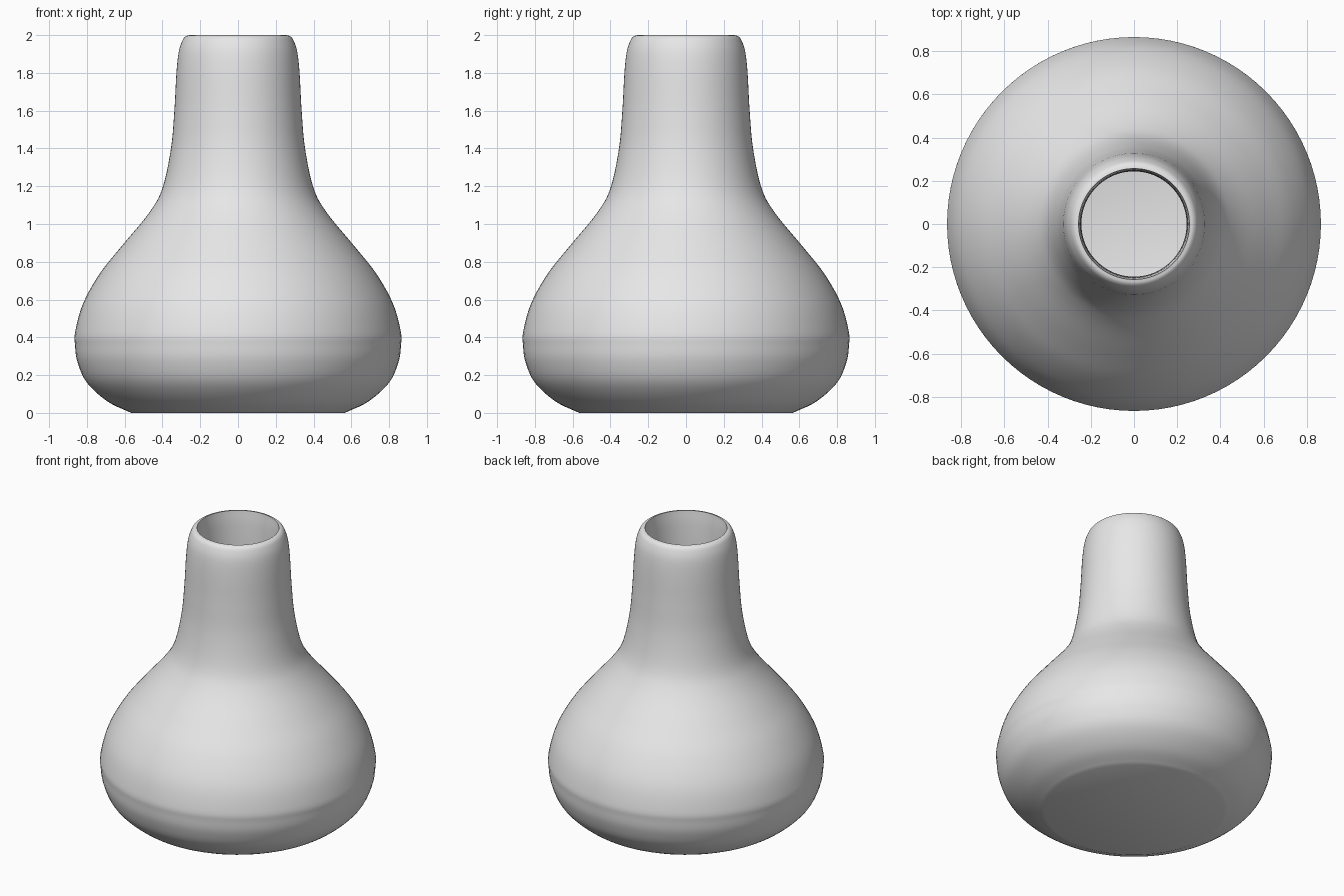
import bpy
import bmesh
import math
from mathutils import Vector

cube = bpy.data.objects.get("Cube")
if cube:
    bpy.data.objects.remove(cube, do_unlink=True)

SEGMENTS = 96

# Plain grey clay
clay = bpy.data.materials.new("light_grey_clay")
clay.use_nodes = True
grey = (0.8, 0.8, 0.8, 1)
clay.diffuse_color = grey
clay.node_tree.nodes["Principled BSDF"].inputs["Base Color"].default_value = grey


def smooth_path(points, steps=5):
    """Catmull-Rom curve through (radius, height) points."""
    pts = [Vector(p) for p in points]
    pts = [2 * pts[0] - pts[1]] + pts + [2 * pts[-1] - pts[-2]]
    path = []
    for a, b, c, d in zip(pts, pts[1:], pts[2:], pts[3:]):
        for i in range(steps):
            t = i / steps
            path.append(b + 0.5 * t * ((c - a) + t * (2 * a - 5 * b + 4 * c - d
                                       + t * (3 * (b - c) + d - a))))
    return path + [pts[-2]]


def lathe(name, path, material):
    """Revolve an open profile about z and cap both ends."""
    bm = bmesh.new()
    rings = []
    for r, z in path:
        rings.append([bm.verts.new((r * math.cos(a), r * math.sin(a), z))
                      for a in (math.tau * k / SEGMENTS for k in range(SEGMENTS))])
    for low, high in zip(rings, rings[1:]):
        for k in range(SEGMENTS):
            n = (k + 1) % SEGMENTS
            bm.faces.new((low[k], low[n], high[n], high[k]))
    bm.faces.new(rings[0][::-1])
    bm.faces.new(rings[-1])
    mesh = bpy.data.meshes.new(name)
    bm.to_mesh(mesh)
    bm.free()
    mesh.materials.append(material)
    obj = bpy.data.objects.new(name, mesh)
    bpy.context.collection.objects.link(obj)
    bpy.context.view_layer.objects.active = obj
    obj.select_set(True)
    bpy.ops.object.shade_smooth_by_angle(angle=math.radians(35))
    obj.select_set(False)
    return obj


# Outer wall from the foot up to the rounded lip
outer = smooth_path([
    (0.565, 0), (0.69, 0.06), (0.8, 0.16), (0.85, 0.27), (0.863, 0.36),
    (0.862, 0.43), (0.82, 0.58), (0.73, 0.74), (0.61, 0.89), (0.47, 1.06),
    (0.4, 1.19), (0.355, 1.4), (0.337, 1.6), (0.326, 1.8), (0.314, 1.91),
    (0.295, 1.97), (0.278, 1.993), (0.257, 2)])

# Inner wall from the mouth down to the floor
inner = smooth_path([
    (0.257, 2), (0.248, 1.9), (0.244, 1.7), (0.255, 1.5), (0.29, 1.25),
    (0.38, 1.05), (0.62, 0.74), (0.77, 0.43), (0.72, 0.2), (0.55, 0.09)])

lathe("vase", outer + inner[1:], clay)
